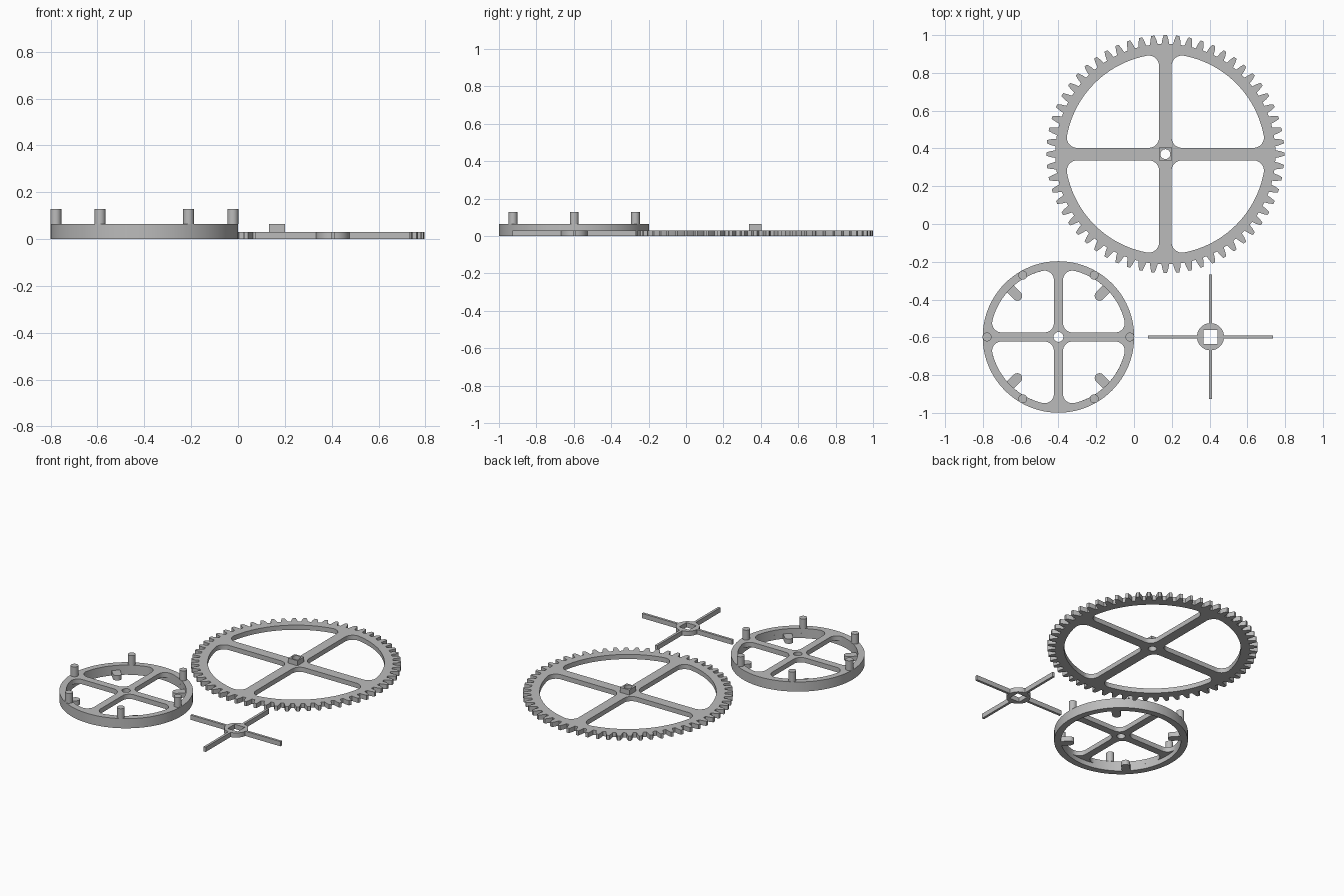
import bpy, bmesh
from math import sin, cos, pi, sqrt, atan2, radians

if "Cube" in bpy.data.objects:
    bpy.data.objects.remove(bpy.data.objects["Cube"])

grey = bpy.data.materials.new("plain_grey")
grey.diffuse_color = (0.5, 0.5, 0.5, 1)
grey.use_nodes = True
grey.node_tree.nodes["Principled BSDF"].inputs["Base Color"].default_value = grey.diffuse_color


def plate(name, loops, z0, z1, centre):
    """Extrude closed outlines (later loops are holes) from z0 to z1."""
    curve = bpy.data.curves.new(name + "_outline", 'CURVE')
    curve.dimensions = '2D'
    curve.fill_mode = 'BOTH'
    curve.extrude = (z1 - z0) / 2
    for pts in loops:
        s = curve.splines.new('POLY')
        s.points.add(len(pts) - 1)
        for p, (x, y) in zip(s.points, pts):
            p.co = (x, y, 0, 1)
        s.use_cyclic_u = True
    tmp = bpy.data.objects.new(name + "_tmp", curve)
    bpy.context.collection.objects.link(tmp)
    bpy.context.view_layer.update()
    dg = bpy.context.evaluated_depsgraph_get()
    mesh = bpy.data.meshes.new_from_object(tmp.evaluated_get(dg))
    bpy.data.objects.remove(tmp)
    bpy.data.curves.remove(curve)
    bm = bmesh.new()
    bm.from_mesh(mesh)
    bmesh.ops.remove_doubles(bm, verts=bm.verts, dist=1e-5)
    bmesh.ops.recalc_face_normals(bm, faces=bm.faces)
    bm.to_mesh(mesh)
    bm.free()
    mesh.name = name
    mesh.materials.clear()
    mesh.materials.append(grey)
    ob = bpy.data.objects.new(name, mesh)
    ob.location = (centre[0], centre[1], (z0 + z1) / 2)
    bpy.context.collection.objects.link(ob)
    bpy.ops.object.select_all(action='DESELECT')
    ob.select_set(True)
    bpy.context.view_layer.objects.active = ob
    bpy.ops.object.shade_smooth_by_angle(angle=radians(30))
    return ob


def arc(cx, cy, r, a0, a1, n):
    return [(cx + r * cos(a0 + (a1 - a0) * i / n),
             cy + r * sin(a0 + (a1 - a0) * i / n)) for i in range(n + 1)]


def circle(r, n=32, cx=0, cy=0):
    return arc(cx, cy, r, 0, 2 * pi, n)[:-1]


def square(h):
    return [(-h, -h), (h, -h), (h, h), (-h, h)]


def turn(pts, a):
    return [(x * cos(a) - y * sin(a), x * sin(a) + y * cos(a)) for x, y in pts]


def windows(R, h, f):
    """Four rounded quadrant openings between spokes of half width h."""
    c = h + f
    far = sqrt((R - f) ** 2 - c * c)
    a = atan2(c, far)
    q = arc(far, c, f, -pi / 2, a, 10)
    q += arc(0, 0, R, a, pi / 2 - a, 24)[1:-1]
    q += arc(c, far, f, pi / 2 - a, pi, 10)
    q += arc(c, c, f, pi, 1.5 * pi, 8)
    return [turn(q, k * pi / 2) for k in range(4)]


# Large spoked gear
GEAR = (0.166, 0.37)
TEETH = 60
pitch = 2 * pi / TEETH
tooth = [(-0.33, 0.583), (-0.25, 0.607), (-0.13, 0.63),
         (0.13, 0.63), (0.25, 0.607), (0.33, 0.583)]
rim = [(r * cos((k + t) * pitch), r * sin((k + t) * pitch))
       for k in range(TEETH) for t, r in tooth]
plate("gear", [rim, circle(0.026)] + windows(0.53, 0.033, 0.055), 0, 0.031, GEAR)
plate("gear_square_hub", [square(0.034), circle(0.026)], 0.031, 0.064, GEAR)

# Drum wheel: spoked top plate over a plain rim
WHEEL = (-0.4, -0.598)
plate("wheel_top", [circle(0.401, 96), circle(0.026)] + windows(0.36, 0.024, 0.05),
      0.032, 0.064, WHEEL)
plate("wheel_rim", [circle(0.401, 96), circle(0.36, 96)], 0, 0.032, WHEEL)

# Upright pins on the wheel
for k in range(6):
    a = k * pi / 3
    plate("wheel_pin", [circle(0.0235, 24)], 0.064, 0.129,
          (WHEEL[0] + 0.378 * cos(a), WHEEL[1] + 0.378 * sin(a)))

# Round-ended tabs inside the rim
for k in range(4):
    tab = [(0.372, -0.026)] + [(0.372, 0.026)] + arc(0.308, 0, 0.026, pi / 2, 1.5 * pi, 12)
    plate("wheel_tab", [turn(tab, pi / 4 + k * pi / 2)], 0, 0.032, WHEEL)

# Four-armed cross with a square socket
r, w, L = 0.072, 0.008, 0.33
side = sqrt(r * r - w * w)
a = atan2(w, side)
arm = [(L, -w), (L, w)] + arc(0, 0, r, a, pi / 2 - a, 10)
outline = [p for k in range(4) for p in turn(arm, k * pi / 2)]
plate("cross_arms", [outline, square(0.037)], 0, 0.031, (0.405, -0.597))
